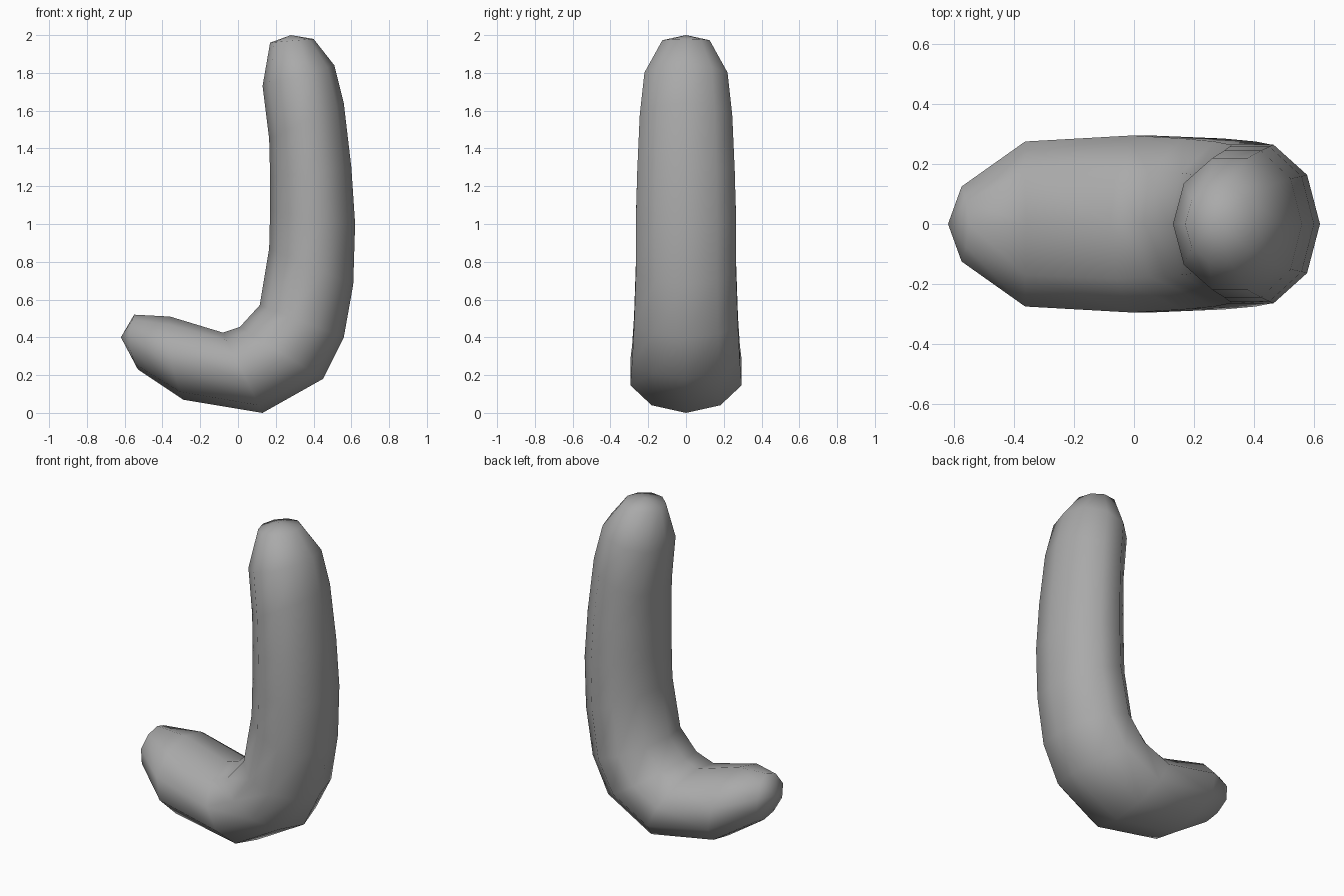
import bpy, bmesh
from math import sin, cos, pi
from mathutils import Vector

default = bpy.data.objects.get("Cube")
if default:
    bpy.data.objects.remove(default)

grey = bpy.data.materials.new("plain grey")
grey.use_nodes = True
colour = (0.4, 0.4, 0.4, 1)
grey.diffuse_color = colour
grey.node_tree.nodes["Principled BSDF"].inputs["Base Color"].default_value = colour

SIDES = 10
FOOT_TIP, TOP_TIP = (-.62, 0, .4), (.28, 0, 2)

# Cross-sections along the bend: outer x, z, inner x, z, half width, side bulge in x
SECTIONS = [
    (-.53, .23, -.55, .52, .125, -.035),
    (-.29, .07, -.36, .51, .275, -.03),
    (.13, 0, -.08, .425, .295, 0),
    (.45, .18, .01, .455, .285, 0),
    (.56, .40, .115, .57, .275, 0),
    (.61, .68, .165, .87, .265, 0),
    (.62, 1.0, .17, 1.07, .265, 0),
    (.60, 1.3, .17, 1.25, .258, 0),
    (.56, 1.64, .165, 1.45, .245, 0),
    (.51, 1.84, .13, 1.73, .22, 0),
    (.40, 1.98, .17, 1.96, .125, 0),
]


def ring(bm, ox, oz, ix, iz, width, bulge):
    """One ten-sided loop with a corner on the outer and inner midline."""
    outer, inner = Vector((ox, 0, oz)), Vector((ix, 0, iz))
    middle, reach = (outer + inner) / 2, (outer - inner) / 2
    verts = []
    for i in range(SIDES):
        a = 2 * pi * i / SIDES
        side = Vector((bulge * sin(a) ** 2, sin(a) * width / sin(0.4 * pi), 0))
        verts.append(bm.verts.new(middle + reach * cos(a) + side))
    return verts


# Bent tube
bm = bmesh.new()
rings = [ring(bm, *section) for section in SECTIONS]
for lower, upper in zip(rings, rings[1:]):
    for i in range(SIDES):
        j = (i + 1) % SIDES
        bm.faces.new((lower[i], lower[j], upper[j], upper[i]))

# Pointed fans closing both ends
for tip, loop in ((FOOT_TIP, rings[0]), (TOP_TIP, rings[-1])):
    point = bm.verts.new(tip)
    for i in range(SIDES):
        bm.faces.new((loop[i], loop[(i + 1) % SIDES], point))
bmesh.ops.recalc_face_normals(bm, faces=bm.faces)
for face in bm.faces:
    face.smooth = True

mesh = bpy.data.meshes.new("bent_tube")
bm.to_mesh(mesh)
bm.free()
mesh.materials.append(grey)
bpy.context.collection.objects.link(bpy.data.objects.new("bent_tube", mesh))
